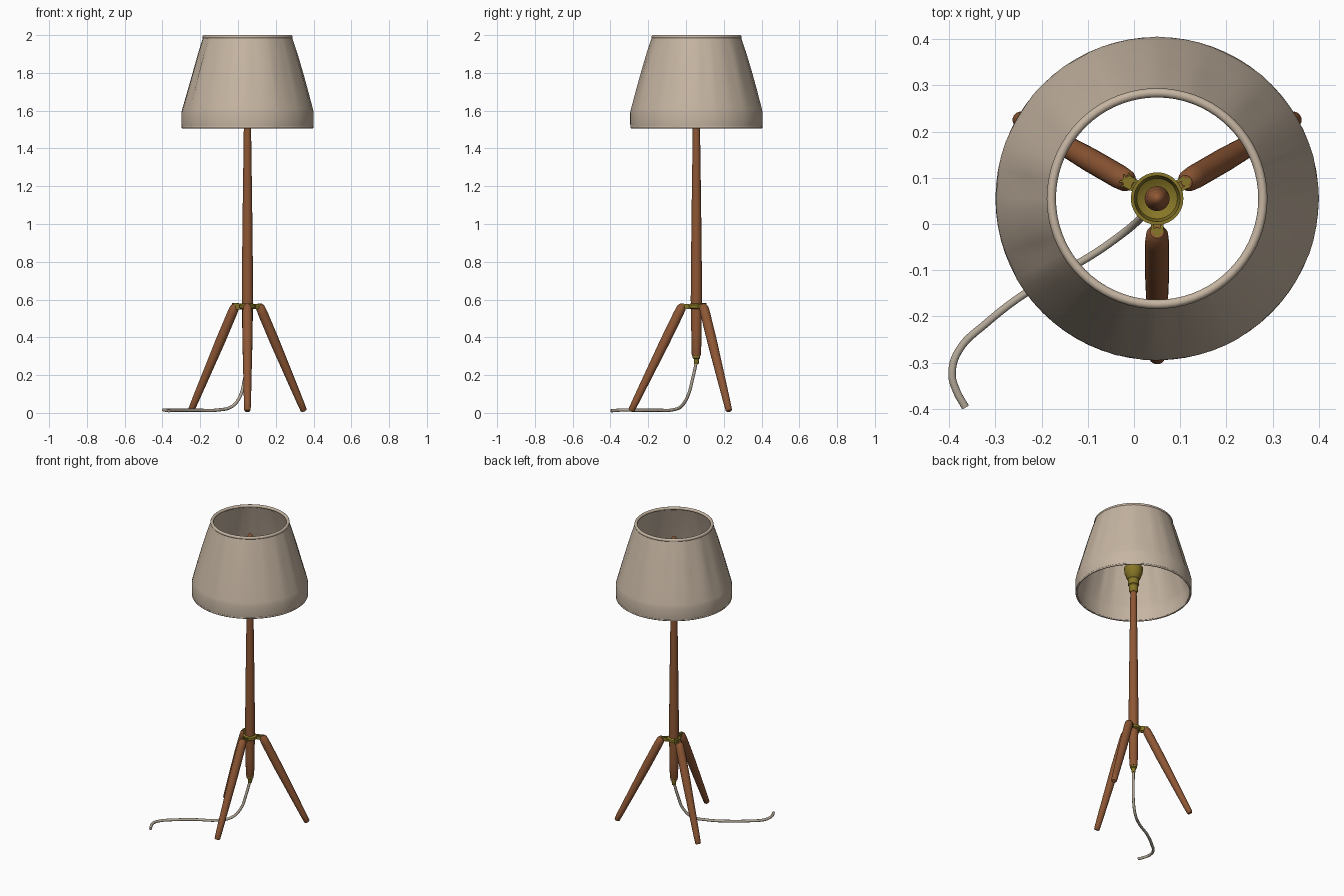
import bpy, bmesh, math, random
from mathutils import Vector

random.seed(4)
cube = bpy.data.objects.get("Cube")
if cube:
    bpy.data.objects.remove(cube, do_unlink=True)

AXIS = Vector((0.05, 0.055, 0))  # lamp stem position


def material(name, rgb):
    m = bpy.data.materials.new(name)
    m.use_nodes = True
    m.diffuse_color = (*rgb, 1)
    bsdf = m.node_tree.nodes["Principled BSDF"]
    bsdf.inputs["Base Color"].default_value = (*rgb, 1)
    bsdf.inputs["Roughness"].default_value = 0.7
    return m


fabric = material("linen fabric", (0.56, 0.46, 0.36))
wood = material("warm wood", (0.27, 0.095, 0.035))
brass = material("aged brass", (0.24, 0.18, 0.02))
cord = material("cord cover", (0.46, 0.40, 0.32))


def finish(name, bm, mat, angle=40):
    bmesh.ops.recalc_face_normals(bm, faces=bm.faces)
    mesh = bpy.data.meshes.new(name)
    bm.to_mesh(mesh)
    bm.free()
    mesh.materials.append(mat)
    ob = bpy.data.objects.new(name, mesh)
    bpy.context.collection.objects.link(ob)
    bpy.ops.object.select_all(action='DESELECT')
    ob.select_set(True)
    bpy.context.view_layer.objects.active = ob
    bpy.ops.object.shade_smooth_by_angle(angle=math.radians(angle))
    return ob


def lathe(name, profile, mat, sides=24, closed=False, ripple=None, start=None, direction=None):
    """Revolve (radius, height) points about the stem, or about a given line."""
    bm = bmesh.new()
    rot = (direction or Vector((0, 0, 1))).to_track_quat('Z', 'Y')
    origin = start if start is not None else AXIS
    rings = []
    for r, z in profile:
        ring = []
        for i in range(sides):
            a = math.tau * i / sides
            rr = r + (ripple(i, z) if ripple else 0)
            ring.append(bm.verts.new(origin + rot @ Vector((rr * math.cos(a), rr * math.sin(a), z))))
        rings.append(ring)
    pairs = list(zip(rings, rings[1:]))
    if closed:
        pairs.append((rings[-1], rings[0]))
    for lo, hi in pairs:
        for i in range(sides):
            j = (i + 1) % sides
            bm.faces.new((lo[i], lo[j], hi[j], hi[i]))
    if not closed:
        bm.faces.new(rings[0])
        bm.faces.new(rings[-1])
    return finish(name, bm, mat)


def box(name, size, centre, angle, mat):
    """Bevelled bar turned about the stem; centre is (distance, sideways, height)."""
    bm = bmesh.new()
    bmesh.ops.create_cube(bm, size=1)
    for v in bm.verts:
        p = Vector(centre) + Vector([c * s for c, s in zip(v.co, size)])
        v.co = AXIS + Vector((p.x * math.cos(angle) - p.y * math.sin(angle),
                              p.x * math.sin(angle) + p.y * math.cos(angle), p.z))
    bmesh.ops.bevel(bm, geom=bm.edges[:], offset=0.003, segments=2, affect='EDGES')
    return finish(name, bm, mat)


# Gathered fabric shade with a straight lower band
SIDES = 72
folds = [random.uniform(-0.004, 0.003) for _ in range(SIDES)]
for seam in range(5, SIDES, 11):
    folds[seam] -= 0.007


def gather(i, z):
    if z < 1.61:
        return folds[i] * 0.25
    return folds[i] * max(0, math.sin(math.pi * (z - 1.57) / 0.44))


outer = [(0.348, 1.508), (0.35, 1.53), (0.35, 1.59), (0.345, 1.612),
         (0.318, 1.71), (0.29, 1.81), (0.261, 1.91), (0.235, 1.99)]
inner = [(r - 0.009, z) for r, z in reversed(outer)]
lathe("lampshade", outer + inner, fabric, SIDES, True, gather)
for label, r, z, thick in (("top", 0.229, 1.99, 0.010), ("bottom", 0.344, 1.512, 0.006)):
    rim = [(r + thick * math.cos(math.tau * k / 10), z + thick * math.sin(math.tau * k / 10))
           for k in range(10)]
    lathe("shade_" + label + "_rim", rim, fabric, SIDES, True)

# Wooden stem with its lower end and upper finial
lathe("stem", [(0.021, 0.30), (0.025, 0.31), (0.027, 0.42), (0.030, 0.60),
               (0.029, 0.75), (0.025, 1.10), (0.020, 1.45), (0.019, 1.54)], wood)
lathe("top_finial", [(0.018, 1.62), (0.021, 1.70), (0.027, 1.78), (0.027, 1.84),
                     (0.021, 1.88), (0.012, 1.905), (0.003, 1.912)], wood)

# Brass fittings on the stem
lathe("lamp_socket", [(0.022, 1.51), (0.028, 1.52), (0.028, 1.555), (0.033, 1.56),
                      (0.033, 1.60), (0.040, 1.605), (0.055, 1.645), (0.057, 1.68),
                      (0.050, 1.68), (0.044, 1.65), (0.020, 1.635)], brass, 28)
lathe("cord_ferrule", [(0.010, 0.258), (0.013, 0.262), (0.014, 0.285),
                       (0.020, 0.29), (0.020, 0.305)], brass)
lathe("leg_hub", [(0.033, 0.55), (0.042, 0.555), (0.042, 0.572), (0.033, 0.578)], brass, 28)

# Three splayed legs with forked brass brackets
for name, degrees in (("front", -90), ("back_left", 30), ("back_right", 150)):
    a = math.radians(degrees)
    out = Vector((math.cos(a), math.sin(a), 0))
    foot = AXIS + out * 0.346 + Vector((0, 0, 0.010))
    top = AXIS + out * 0.072 + Vector((0, 0, 0.572))
    length = (top - foot).length
    lathe(name + "_leg", [(0.013, 0), (0.017, 0.006), (0.019, 0.06), (0.026, length * 0.65),
                          (0.026, length - 0.05), (0.024, length - 0.015),
                          (0.015, length)], wood, 20, start=foot, direction=top - foot)
    for side in (-1, 1):
        box(name + "_bracket_prong", (0.042, 0.007, 0.026), (0.057, side * 0.010, 0.563), a, brass)
    box(name + "_bracket_plate", (0.030, 0.024, 0.014), (0.046, 0, 0.562), a, brass)
    box(name + "_bracket_cap", (0.024, 0.014, 0.010), (0.074, 0, 0.574), a, brass)

# Trailing power cord
path = [(0.05, 0.055, 0.27), (0.035, 0.035, 0.18), (0.012, 0.01, 0.09), (-0.03, -0.025, 0.035),
        (-0.10, -0.073, 0.016), (-0.22, -0.14, 0.014), (-0.32, -0.215, 0.014),
        (-0.38, -0.275, 0.014), (-0.394, -0.325, 0.016), (-0.385, -0.36, 0.014),
        (-0.365, -0.397, 0.011)]
curve = bpy.data.curves.new("power_cord", 'CURVE')
curve.dimensions = '3D'
curve.bevel_depth = 0.0085
curve.bevel_resolution = 3
curve.resolution_u = 6
curve.use_fill_caps = True
spline = curve.splines.new('BEZIER')
spline.bezier_points.add(len(path) - 1)
for point, co in zip(spline.bezier_points, path):
    point.co = co
    point.handle_left_type = point.handle_right_type = 'AUTO'
curve.materials.append(cord)
bpy.context.collection.objects.link(bpy.data.objects.new("power_cord", curve))
